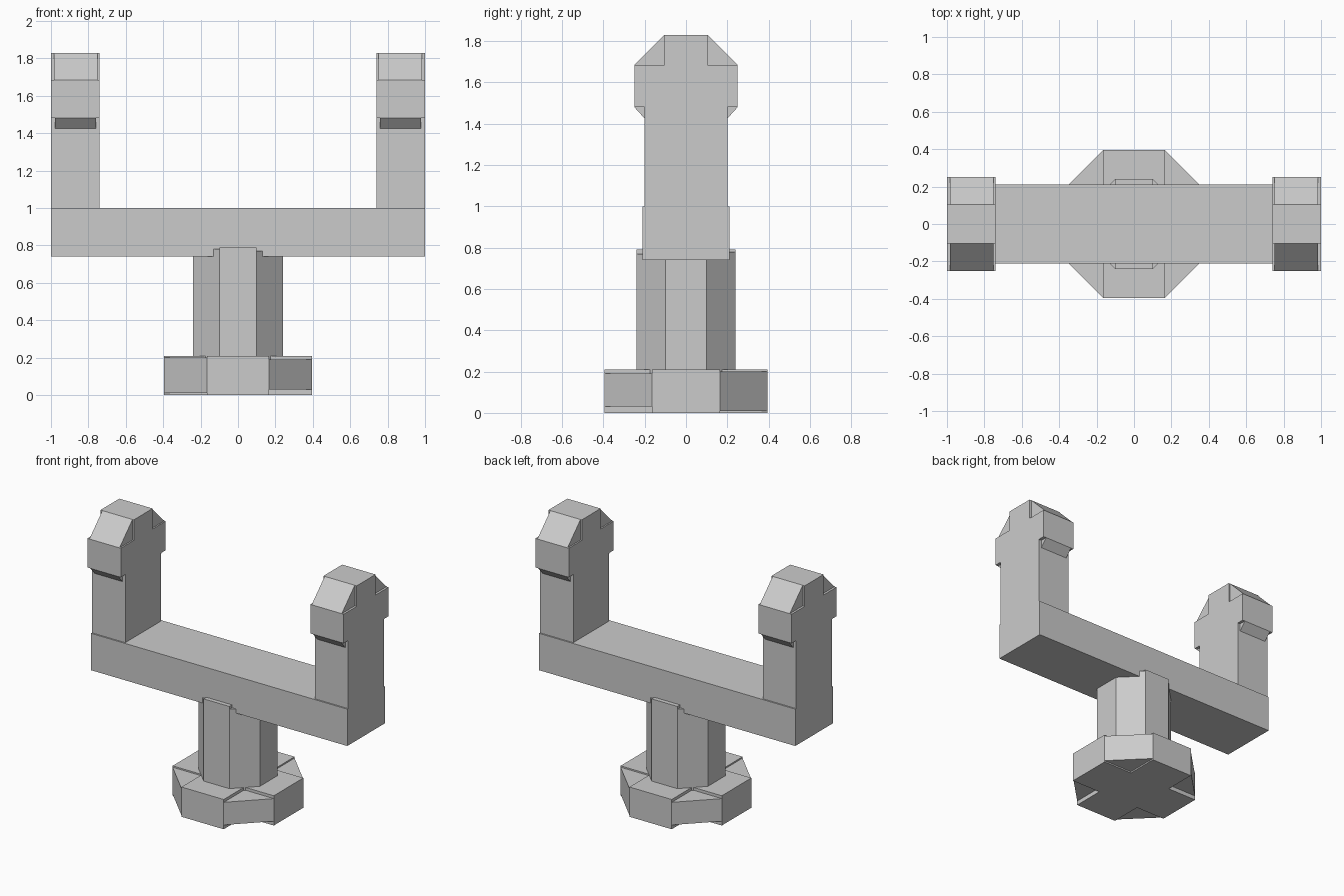
import bpy
import bmesh
from mathutils import Vector

if "Cube" in bpy.data.objects:
    bpy.data.objects.remove(bpy.data.objects["Cube"], do_unlink=True)

GREY = (0.6, 0.6, 0.6, 1.0)
mat = bpy.data.materials.new("plain grey")
mat.use_nodes = True
mat.diffuse_color = GREY
mat.node_tree.nodes["Principled BSDF"].inputs["Base Color"].default_value = GREY


def prism(bm, outline, low, high, axis):
    """Extrude a flat outline between low and high along x or z."""
    def place(a, b, h):
        return (h, a, b) if axis == "x" else (a, b, h)
    face = bm.faces.new([bm.verts.new(place(a, b, low)) for a, b in outline])
    grown = bmesh.ops.extrude_face_region(bm, geom=[face])["geom"]
    moved = [v for v in grown if isinstance(v, bmesh.types.BMVert)]
    bmesh.ops.translate(bm, verts=moved, vec=Vector(place(0, 0, high - low)))


def finish(name, bm):
    bmesh.ops.recalc_face_normals(bm, faces=bm.faces)
    mesh = bpy.data.meshes.new(name)
    bm.to_mesh(mesh)
    bm.free()
    mesh.materials.append(mat)
    obj = bpy.data.objects.new(name, mesh)
    bpy.context.collection.objects.link(obj)
    return obj


def octagon_column(name, half, arm, low, high, insets):
    """Plus-shaped core with slightly shorter wedges filling its corners."""
    bm = bmesh.new()
    outline = []
    x, y = 1, 0
    for _ in range(4):
        # right corner of the arm, left corner, then the inner corner
        for along, side in ((half, -arm), (half, arm), (arm, arm)):
            outline.append((along * x - side * y, along * y + side * x))
        x, y = -y, x
    prism(bm, outline, low, high, "z")
    for sx in (-1, 1):
        for sy in (-1, 1):
            bottom, top = insets[0] if sx == sy else insets[1]
            tri = [(sx * arm, sy * arm), (sx * half, sy * arm), (sx * arm, sy * half)]
            prism(bm, tri, low + bottom, high - top, "z")
    return finish(name, bm)


# Foot and stem
octagon_column("foot", 0.395, 0.165, 0, 0.21, ((0.01, 0.01), (0.03, 0.02)))
octagon_column("stem", 0.24, 0.1, 0.15, 0.79, ((0, 0.01), (0, 0.02)))

# Crossbar
bm = bmesh.new()
prism(bm, [(-1, -0.21), (1, -0.21), (1, 0.21), (-1, 0.21)], 0.74, 1.0, "z")
finish("crossbar", bm)

# Upright posts with stepped heads and narrower sloping wedges
half_profile = [(0.2, 1.0), (0.2, 1.48), (0.25, 1.48), (0.25, 1.685),
                (0.105, 1.685), (0.105, 1.83)]
profile = half_profile + [(-y, z) for y, z in reversed(half_profile)]
for side, label in ((1, "left"), (-1, "right")):
    bm = bmesh.new()
    prism(bm, profile, side * 0.74, side * 1.0, "x")
    finish(label + "_post", bm)

    bm = bmesh.new()
    for s in (-1, 1):
        slope = [(s * 0.105, 1.685), (s * 0.25, 1.685), (s * 0.105, 1.83)]
        prism(bm, slope, side * 0.75, side * 0.985, "x")
        under = [(s * 0.2, 1.48), (s * 0.25, 1.48), (s * 0.2, 1.425)]
        prism(bm, under, side * 0.76, side * 0.978, "x")
    finish(label + "_head_wedges", bm)
